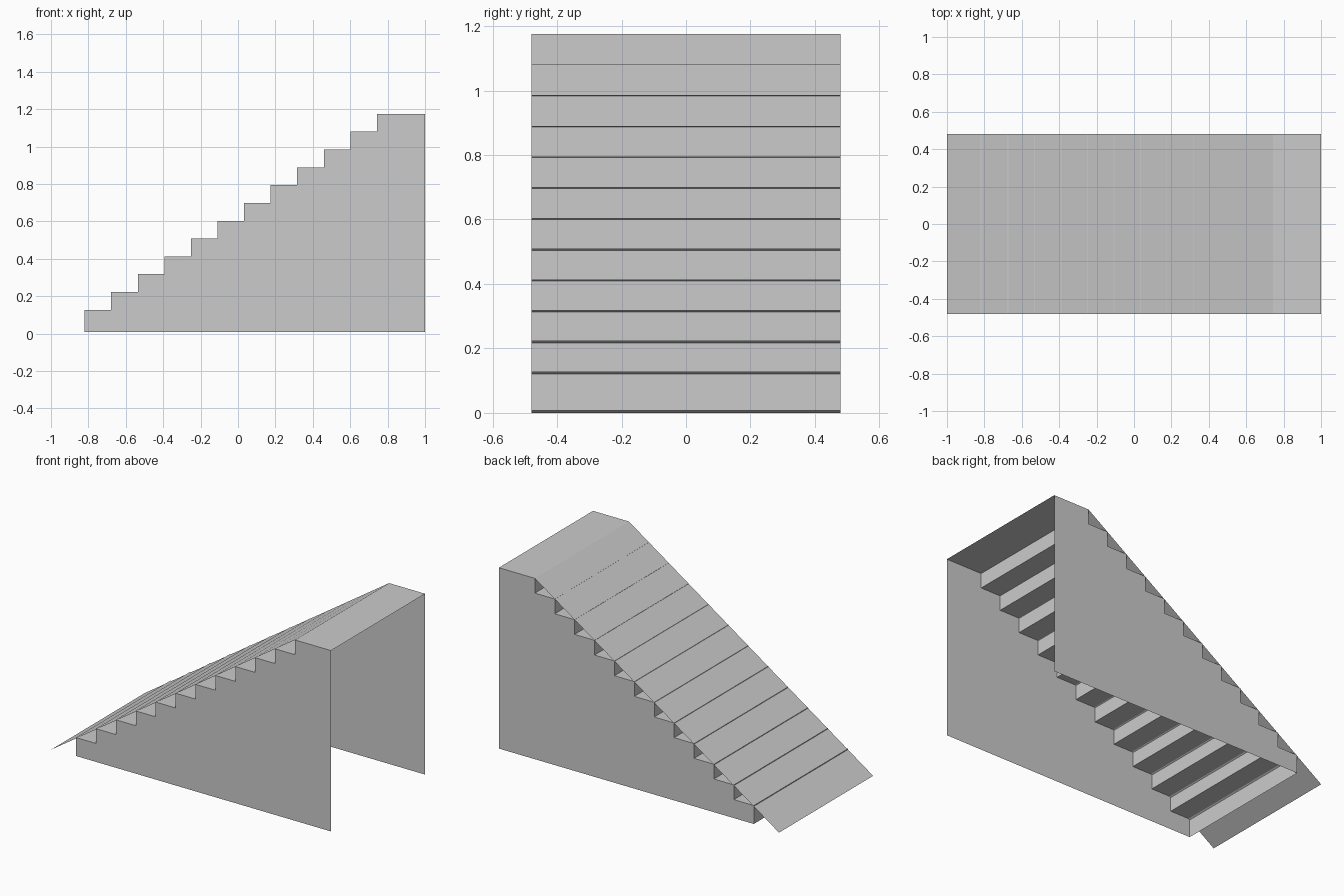
import bpy

cube = bpy.data.objects.get("Cube")
if cube:
    bpy.data.objects.remove(cube, do_unlink=True)

HALF_WIDTH = 0.48
BASE = 0.008
STEPS = 12
FIRST_X, LAST_X, END_X = -0.82, 0.743, 1.0
FIRST_Z, TOP_Z = 0.127, 1.175

grey = bpy.data.materials.new("plain grey")
grey.use_nodes = True
colour = (0.6, 0.6, 0.6, 1)
grey.diffuse_color = colour
grey.node_tree.nodes["Principled BSDF"].inputs["Base Color"].default_value = colour


def add_mesh(name, verts, faces):
    mesh = bpy.data.meshes.new(name)
    mesh.from_pydata(verts, [], faces)
    mesh.materials.append(grey)
    obj = bpy.data.objects.new(name, mesh)
    bpy.context.collection.objects.link(obj)
    return obj


def add_sheet(name, profile):
    """Sweep an open x-z profile across the full width."""
    n = len(profile)
    verts = [(x, y, z) for y in (-HALF_WIDTH, HALF_WIDTH) for x, z in profile]
    faces = [(i, i + 1, n + i + 1, n + i) for i in range(n - 1)]
    return add_mesh(name, verts, faces)


# Stepped profile from the foot of the first riser to the end of the landing
run = (LAST_X - FIRST_X) / (STEPS - 1)
rise = (TOP_Z - FIRST_Z) / (STEPS - 1)
profile = [(FIRST_X, BASE)]
for i in range(STEPS):
    z = FIRST_Z + i * rise
    next_x = END_X if i == STEPS - 1 else FIRST_X + (i + 1) * run
    profile += [(FIRST_X + i * run, z), (next_x, z)]

# Treads, risers and top landing as one folded sheet
add_sheet("stair_treads", profile)

# Smooth ramp resting on the step edges
add_sheet("ramp", [(-1, 0), (LAST_X, TOP_Z)])

# Side walls, open underneath and at the tall end
outline = profile + [(END_X, BASE)]
for name, y in (("right_wall", -HALF_WIDTH), ("left_wall", HALF_WIDTH)):
    loop = list(range(len(outline)))
    if y < 0:
        loop.reverse()
    add_mesh(name, [(x, y, z) for x, z in outline], [loop])
